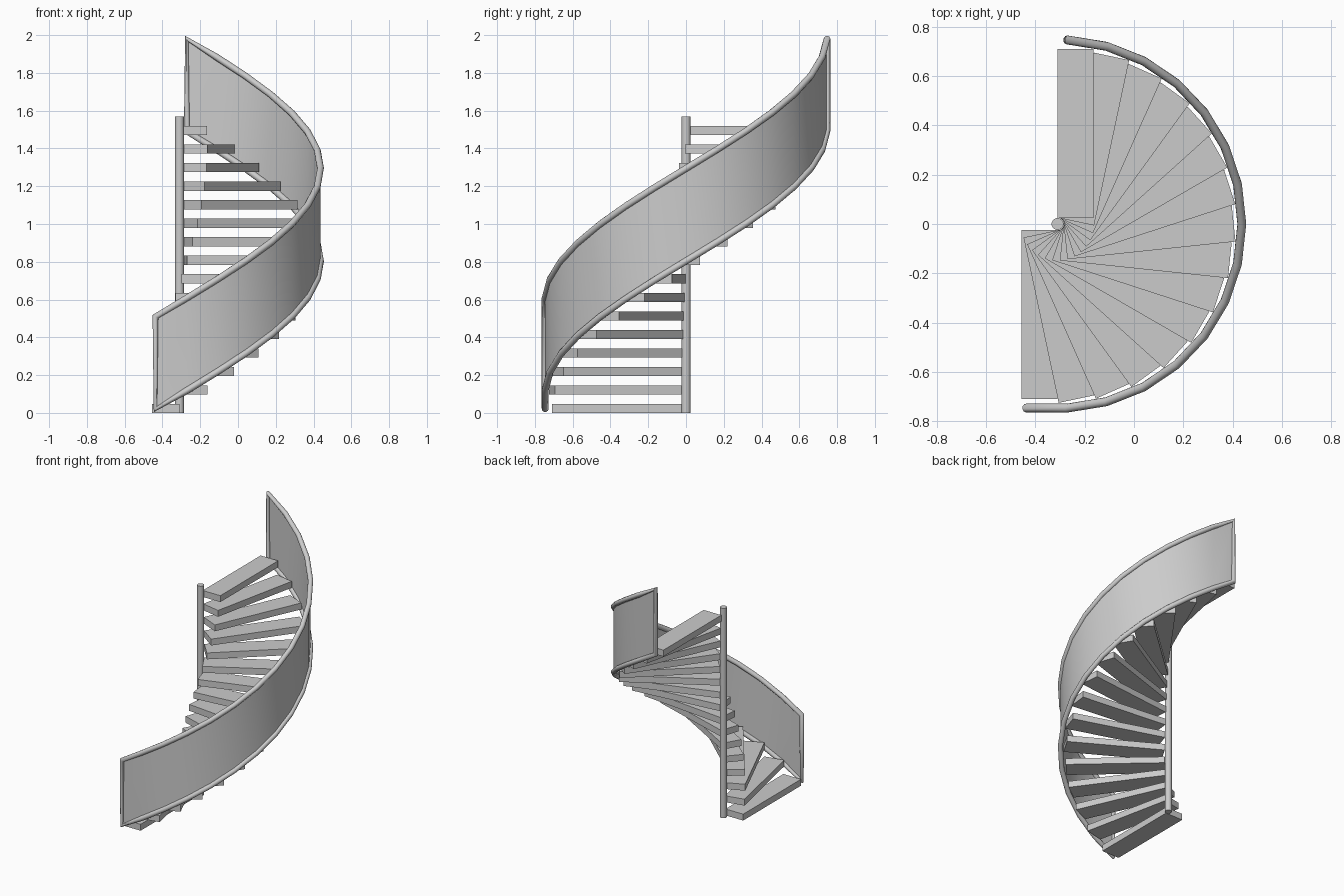
import bpy, math
from mathutils import Vector

if "Cube" in bpy.data.objects:
    bpy.data.objects.remove(bpy.data.objects["Cube"])

PX = -0.31            # pole axis
N, RISE = 16, 0.098   # steps and height of each
HEIGHT = 0.49         # balustrade height

grey = bpy.data.materials.new("light grey")
grey.diffuse_color = (0.6, 0.6, 0.6, 1)
grey.use_nodes = True
grey.node_tree.nodes["Principled BSDF"].inputs["Base Color"].default_value = grey.diffuse_color


def mesh_object(name, verts, faces):
    me = bpy.data.meshes.new(name)
    me.from_pydata(verts, [], faces)
    me.materials.append(grey)
    ob = bpy.data.objects.new(name, me)
    bpy.context.collection.objects.link(ob)
    return ob


# Centre pole
bpy.ops.mesh.primitive_cylinder_add(vertices=24, radius=0.024, depth=1.57,
                                    location=(PX, 0, 0.785))
pole = bpy.context.object
pole.name = "centre_pole"
pole.data.materials.append(grey)
bpy.ops.object.shade_smooth_by_angle()

# Treads: one plank, turned 12 degrees around the pole for each step
for i in range(N):
    a = math.radians(-90 + 12 * i)
    along = Vector((math.cos(a), math.sin(a), 0))
    side = Vector((math.sin(a), -math.cos(a), 0))
    verts = [Vector((PX, 0, i * RISE + z)) + along * r + side * w
             for z in (0, 0.048)
             for r, w in ((0.025, 0), (0.025, 0.146), (0.71, 0.146), (0.71, 0))]
    mesh_object(f"tread_{i + 1}", verts,
                [(0, 3, 2, 1)[::-1], (4, 5, 6, 7)[::-1], (0, 1, 5, 4)[::-1],
                 (1, 2, 6, 5)[::-1], (2, 3, 7, 6)[::-1], (3, 0, 4, 7)[::-1]])

# Path of the balustrade: straight start, then a helix of 12.4 degree segments
path = [Vector((-0.437, -0.746, 0.02))]
for i in range(1, N):
    a = math.radians(-87 + 174 / 14 * (i - 1))
    path.append(Vector((PX + 0.747 * math.cos(a), 0.747 * math.sin(a),
                        0.02 + RISE * i)))
up = Vector((0, 0, HEIGHT))

# Balustrade panel
panel = mesh_object("balustrade_panel", path + [p + up for p in path],
                    [(i, i + 1, N + i + 1, N + i) for i in range(N - 1)])
panel.data.shade_smooth()

# Tubular frame around the panel
cu = bpy.data.curves.new("balustrade_frame", 'CURVE')
cu.dimensions = '3D'
cu.bevel_depth = 0.018
cu.bevel_resolution = 3
loop = path + [p + up for p in reversed(path)]
sp = cu.splines.new('POLY')
sp.points.add(len(loop) - 1)
for pt, co in zip(sp.points, loop):
    pt.co = (*co, 1)
sp.use_cyclic_u = True
cu.materials.append(grey)
frame = bpy.data.objects.new("balustrade_frame", cu)
bpy.context.collection.objects.link(frame)
bpy.ops.object.select_all(action='DESELECT')
frame.select_set(True)
bpy.context.view_layer.objects.active = frame
bpy.ops.object.convert(target='MESH')
bpy.ops.object.shade_smooth_by_angle(angle=math.radians(50))

# Consistent outward normals on the treads
for ob in bpy.data.objects:
    if ob.name.startswith("tread"):
        bpy.context.view_layer.objects.active = ob
        bpy.ops.object.mode_set(mode='EDIT')
        bpy.ops.mesh.select_all(action='SELECT')
        bpy.ops.mesh.normals_make_consistent(inside=False)
        bpy.ops.object.mode_set(mode='OBJECT')
